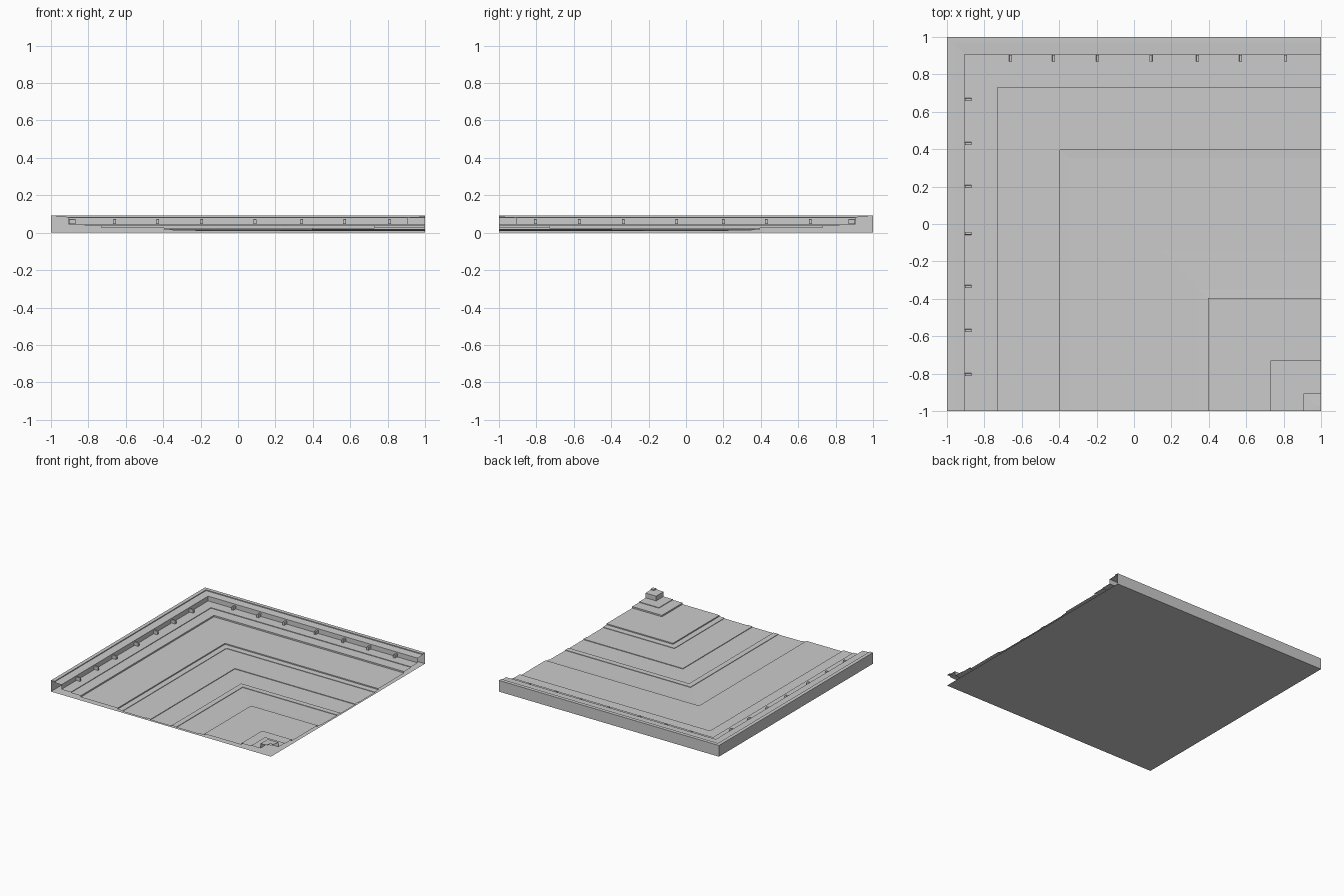
import bpy, bmesh

if "Cube" in bpy.data.objects:
    bpy.data.objects.remove(bpy.data.objects["Cube"])


def finish(name, bm):
    bmesh.ops.remove_doubles(bm, verts=bm.verts, dist=1e-5)
    mesh = bpy.data.meshes.new(name)
    bm.to_mesh(mesh)
    bm.free()
    ob = bpy.data.objects.new(name, mesh)
    bpy.context.collection.objects.link(ob)
    return ob


def corner_sweep(name, profile):
    """Sweep (distance from outer edge, height) points round the square bend."""
    bm = bmesh.new()
    rows = [[bm.verts.new(p) for p in ((d - 1, -1, z), (d - 1, 1 - d, z), (1, 1 - d, z))]
            for d, z in profile]
    for r, s in zip(rows, rows[1:]):
        for i in range(2):
            bm.faces.new((r[i], s[i], s[i + 1], r[i + 1]))
    bmesh.ops.dissolve_degenerate(bm, edges=bm.edges, dist=1e-5)
    return finish(name, bm)


def box(name, x, y, z, sx, sy, sz):
    bm = bmesh.new()
    bmesh.ops.create_cube(bm, size=1)
    bmesh.ops.scale(bm, verts=bm.verts, vec=(sx, sy, sz))
    bmesh.ops.translate(bm, verts=bm.verts, vec=(x, y, z))
    # rounded nose on the lamp
    edges = [e for e in bm.edges if all(v.co.z > z for v in e.verts)]
    bmesh.ops.bevel(bm, geom=edges, offset=0.004, segments=2, affect='EDGES', profile=0.5)
    return finish(name, bm)


# half cross-sections, from the edge towards the centre line
curb = [(0, 0), (0, .092), (.03, .092), (.03, .085), (.095, .082), (.095, .043)]
ledge = [(.095, .043), (.18, .043), (.18, .038), (.27, .038), (.27, .026)]
walk = [(.27, .026), (.605, .026), (.605, .017), (.65, .015), (.65, .011)]
lane = [(.65, .011), (.86, .010), (.86, .014), (.905, .014), (.905, .009), (1, .009)]

for name, prof in (("curb", curb), ("ledge", ledge), ("walkway", walk), ("lane", lane)):
    corner_sweep("outer_" + name, prof)
    corner_sweep("inner_" + name, [(2 - d, z) for d, z in reversed(prof)])

# flat underside
bm = bmesh.new()
bm.faces.new([bm.verts.new(p) for p in ((-1, -1, 0), (-1, 1, 0), (1, 1, 0), (1, -1, 0))])
finish("underside", bm)

# small lamps along the two outer walls
for x in (-.66, -.43, -.195, .09, .34, .57, .81):
    box("back_lamp", x, .886, .06, .016, .036, .026)
for y in (.665, .43, .2, -.05, -.335, -.57, -.805):
    box("left_lamp", -.886, y, .06, .036, .016, .026)
